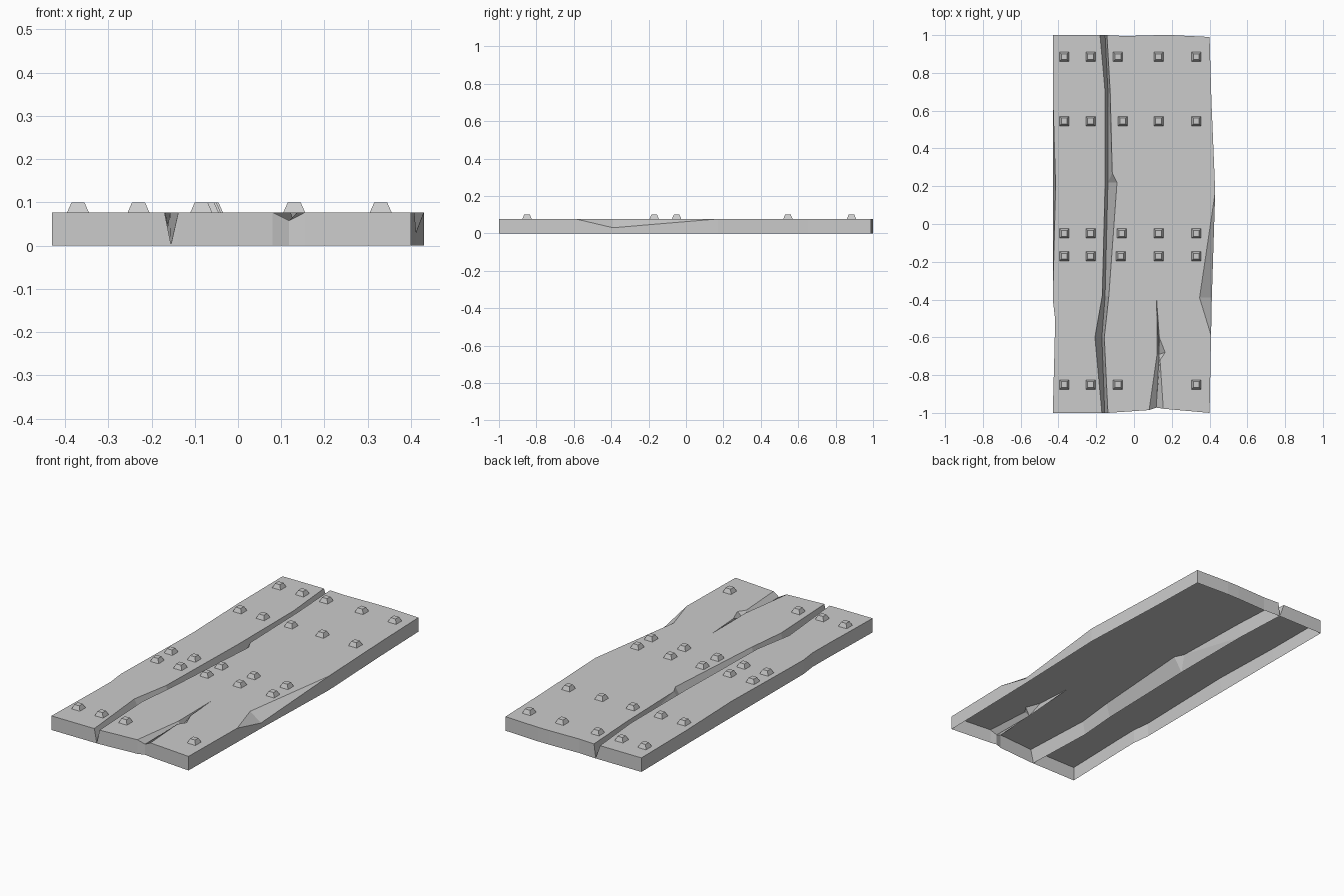
import bpy, bmesh

if "Cube" in bpy.data.objects:
    bpy.data.objects.remove(bpy.data.objects["Cube"])

TOP = 0.077


class Shell:
    """Small mesh builder that welds shared points."""
    def __init__(self):
        self.bm, self.seen = bmesh.new(), {}

    def vert(self, p):
        key = tuple(round(c, 4) for c in p)
        if key not in self.seen:
            self.seen[key] = self.bm.verts.new(p)
        return self.seen[key]

    def face(self, pts):
        vs = list(dict.fromkeys(self.vert(p) for p in pts))
        if len(vs) > 2 and not self.bm.faces.get(vs):
            self.bm.faces.new(vs)

    def strip(self, a, b):
        for i in range(len(a) - 1):
            self.face([a[i], a[i + 1], b[i + 1], b[i]])

    def finish(self, name):
        bm = self.bm
        bmesh.ops.recalc_face_normals(bm, faces=bm.faces)
        if max(bm.faces, key=lambda f: f.calc_area()).normal.z < 0:
            bmesh.ops.reverse_faces(bm, faces=bm.faces)
        bmesh.ops.triangulate(bm, faces=[f for f in bm.faces if len(f.verts) > 4])
        mesh = bpy.data.meshes.new(name)
        bm.to_mesh(mesh)
        bm.free()
        obj = bpy.data.objects.new(name, mesh)
        bpy.context.collection.objects.link(obj)
        return obj


def level(pts, z=TOP):
    return [(x, y, z) for x, y in pts]


def drop(pts):
    return [(p[0], p[1], 0) for p in pts]


# Board outline, front to back along each side
left = level([(-.43, -1), (-.42, -.63), (-.418, -.5), (-.43, -.4),
              (-.415, .2), (-.428, .62), (-.43, 1)])
left_low = drop(left)
left_low[4] = (-.428, .2, 0)
right = level([(.40, -1), (.408, -.59), (.347, -.39), (.43, .17), (.41, .65), (.40, .99)])
right_side = right[:2] + [(.412, -.39, .03)] + right[3:]

# Long split: left rim, floor and right rim
ys = [-1, -.6, -.38, .22, .7, 1]
rim_l = level(zip([-.17, -.207, -.168, -.153, -.153, -.18], ys))
floor = [(x, y, .002) for x, y in zip([-.155, -.17, -.153, -.138, -.138, -.153], ys)]
rim_r = level(zip([-.138, -.157, -.133, -.09, -.126, -.143], ys))
bend = (-.115, .27, TOP)

# Short crack opening at the front edge
tip = (.12, -.4, TOP)
crack_l = level([(.08, -.985), (.122, -.69)]) + [tip]
crack_f = [(.118, -.972, .058), (.133, -.69, .042), tip]
crack_r = level([(.155, -.978), (.138, -.72), (.165, -.68), (.134, -.6)]) + [tip]

s = Shell()
# Top faces
s.face(left + rim_l[::-1])
back = level([(.2, 1), (.13, 1), (-.05, .995)])
inner = rim_r[:4] + [bend] + rim_r[4:]
s.face(crack_l + crack_r[-2::-1] + right + back + inner[::-1])

# Split and crack walls
s.strip(rim_l, floor)
s.strip(floor[:4], rim_r[:4])
s.face([floor[3], rim_r[3], bend, rim_r[4], floor[4]])
s.strip(floor[4:], rim_r[4:])
s.strip(crack_l, crack_f)
s.face([crack_f[0], crack_r[0], crack_r[1], crack_f[1]])
s.face([crack_f[1], crack_r[1], crack_r[2]])
s.face([crack_f[1], crack_r[2], crack_r[3]])
s.face([crack_f[1], crack_r[3], tip])

# Chipped right edge
s.face([right[1], right[2], right_side[2]])
s.face([right[2], right[3], right_side[2]])

# Side walls, open underneath
s.strip(left, left_low)
s.strip(right_side, drop(right_side))
front = [left[0], rim_l[0], floor[0], rim_r[0], crack_l[0], crack_f[0], crack_r[0], right[0]]
rear = [left[-1], rim_l[-1], floor[-1], rim_r[-1]] + back[::-1] + [right[-1]]
s.strip(front, drop(front))
s.strip(rear, drop(rear))
s.finish("cracked_planks")

# Nail heads: small tapered blocks in rows
n = Shell()
rows = [(.885, -.085), (.545, -.06), (-.05, -.065), (-.17, -.07), (-.85, -.085)]
for y, mid in rows:
    for x in (-.37, -.23, mid, .13, .33):
        if y == -.85 and x == .13:
            continue
        lo, hi = [[(x + i * r, y + j * r, z)
                   for i, j in ((-1, -1), (1, -1), (1, 1), (-1, 1))]
                  for r, z in ((.025, TOP), (.015, .1))]
        n.face(hi)
        n.strip(lo + lo[:1], hi + hi[:1])
n.finish("nail_heads")
